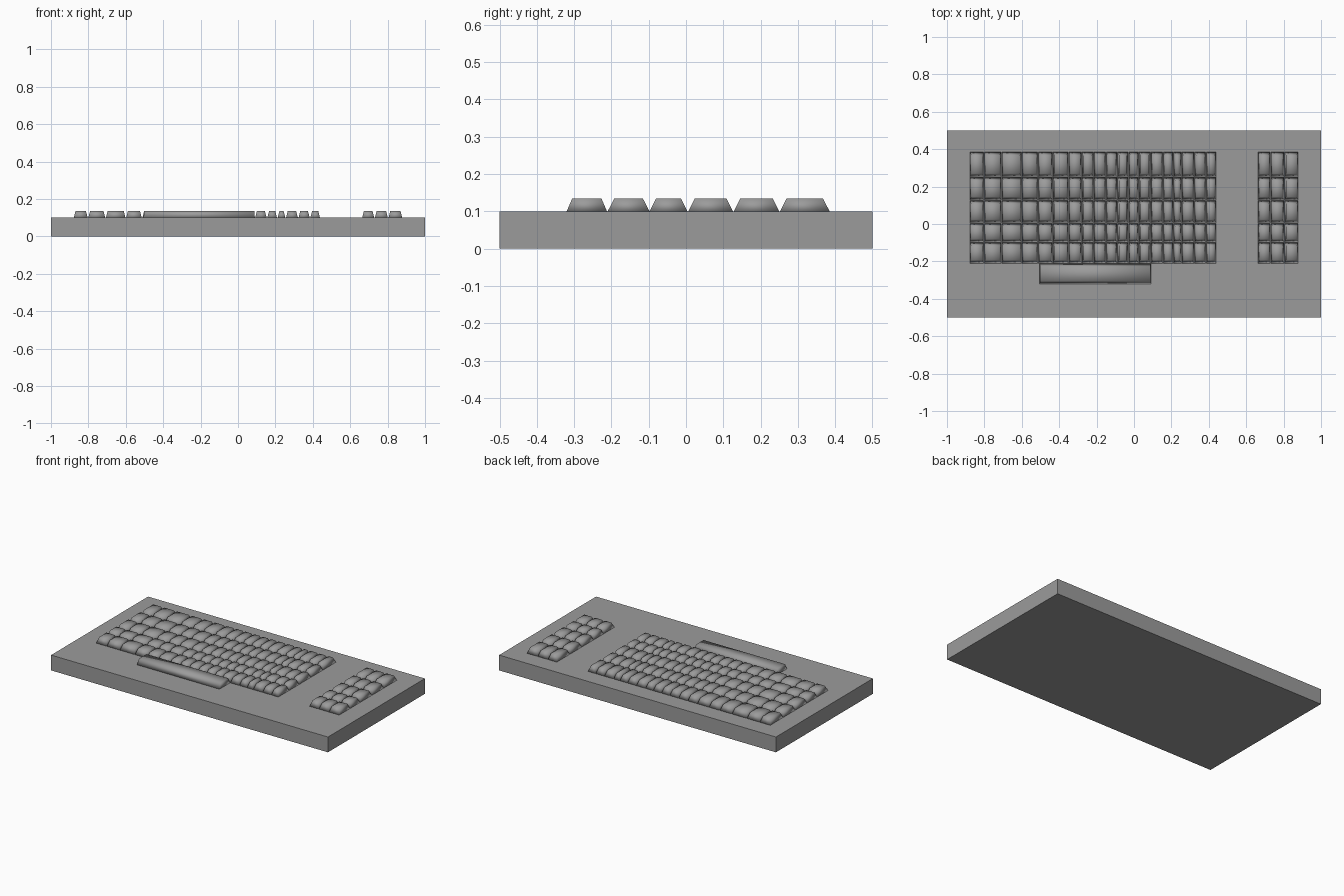
import bpy
import bmesh

cube = bpy.data.objects.get("Cube")
if cube:
    bpy.data.objects.remove(cube, do_unlink=True)

GREY = (0.33, 0.33, 0.33, 1.0)
grey = bpy.data.materials.new("mid grey plastic")
grey.use_nodes = True
grey.diffuse_color = GREY
grey.node_tree.nodes["Principled BSDF"].inputs["Base Color"].default_value = GREY

PLATE_TOP, KEY_TOP = 0.1, 0.135


def make_object(name, bm, smooth):
    mesh = bpy.data.meshes.new(name)
    bmesh.ops.recalc_face_normals(bm, faces=bm.faces)
    for face in bm.faces:
        face.smooth = smooth
    bm.to_mesh(mesh)
    bm.free()
    mesh.materials.append(grey)
    obj = bpy.data.objects.new(name, mesh)
    bpy.context.collection.objects.link(obj)
    return obj


def add_block(bm, x0, x1, y0, y1, z0, z1, inset_x=0.0, inset_y=0.0):
    """Box whose top face is narrowed by the insets."""
    verts = bmesh.ops.create_cube(bm, size=1)["verts"]
    for v in verts:
        top = v.co.z > 0
        dx, dy = (inset_x, inset_y) if top else (0, 0)
        v.co.x = x1 - dx if v.co.x > 0 else x0 + dx
        v.co.y = y1 - dy if v.co.y > 0 else y0 + dy
        v.co.z = z1 if top else z0


def make_keys(name, columns, rows):
    """Grid of tapered keys between column edges, one band per row."""
    bm = bmesh.new()
    for y0, y1 in rows:
        for x0, x1 in zip(columns, columns[1:]):
            add_block(bm, x0 + 0.002, x1 - 0.002, y0, y1,
                      PLATE_TOP, KEY_TOP, 0.009, 0.018)
    return make_object(name, bm, True)


# Base plate
bm = bmesh.new()
add_block(bm, -1, 1, -0.5, 0.5, 0, PLATE_TOP)
make_object("base_plate", bm, False)

# Key rows, front to back
rows = [(-0.21, -0.098), (-0.098, 0.004), (0.006, 0.126),
        (0.128, 0.25), (0.252, 0.385)]

# Main keys get narrower toward the right
main_columns = [-0.88, -0.802, -0.708, -0.6, -0.513, -0.435, -0.35, -0.28,
                -0.215, -0.15, -0.09, -0.03, 0.025, 0.09, 0.155, 0.21,
                0.255, 0.322, 0.385, 0.44]
make_keys("main_keys", main_columns, rows)

# Number pad
make_keys("number_pad_keys", [0.662, 0.73, 0.803, 0.88], rows)

# Space bar
bm = bmesh.new()
add_block(bm, -0.505, 0.09, -0.32, -0.212, PLATE_TOP, KEY_TOP, 0.003, 0.015)
make_object("space_bar", bm, True)
